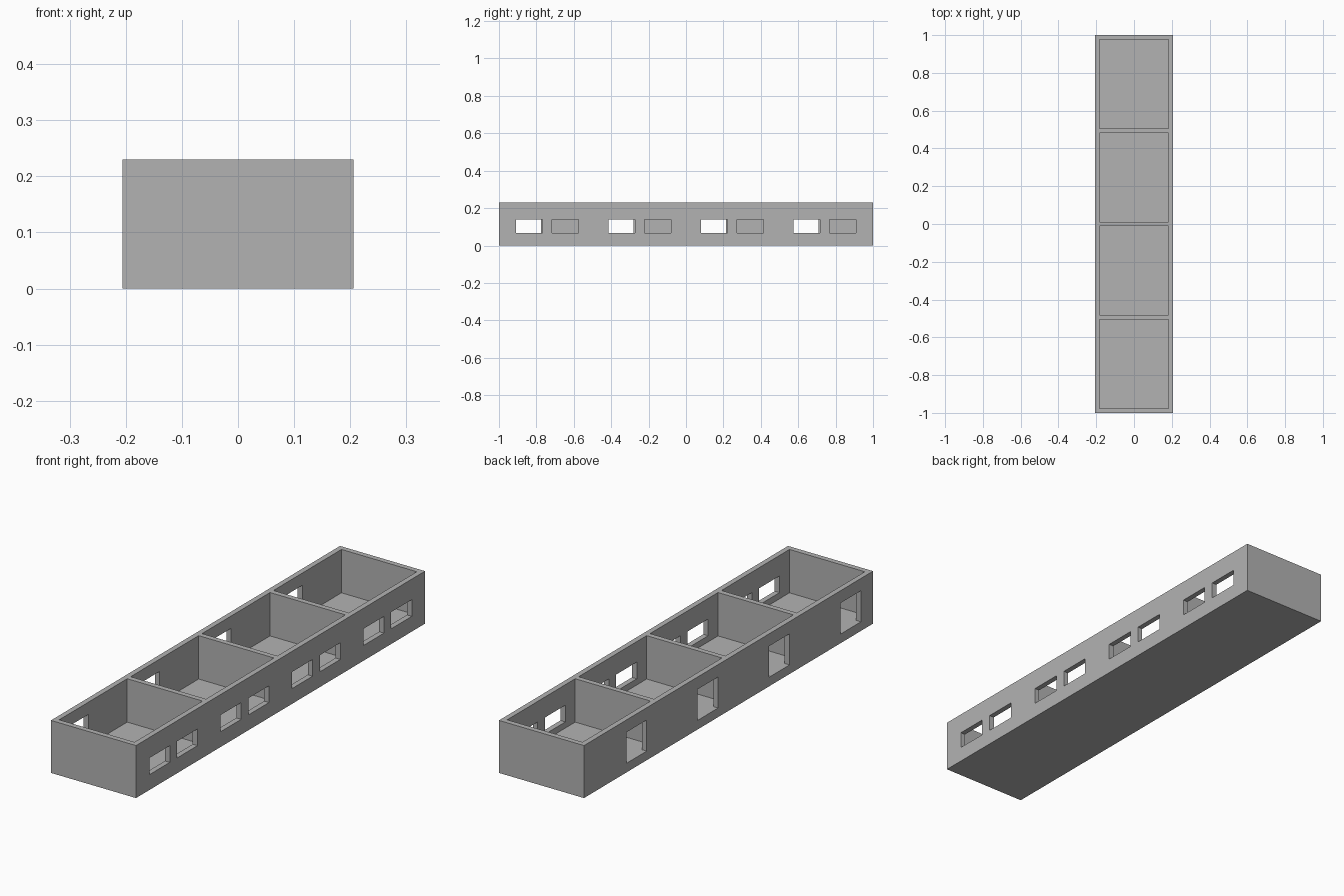
import bpy, bmesh

# Remove the default cube
cube = bpy.data.objects.get("Cube")
if cube:
    bpy.data.objects.remove(cube, do_unlink=True)

WIDTH, HEIGHT, WALL, FLOOR = 0.412, 0.23, 0.0235, 0.04
ROOMS = 4
ROOM = (2 - (ROOMS + 1) * WALL) / ROOMS
PITCH = ROOM + WALL
HALF = WIDTH / 2
centres = [(i - (ROOMS - 1) / 2) * PITCH for i in range(ROOMS)]

grey = bpy.data.materials.new("plain grey")
grey.use_nodes = True
colour = (0.45, 0.45, 0.45, 1)
grey.diffuse_color = colour
grey.node_tree.nodes["Principled BSDF"].inputs["Base Color"].default_value = colour


def box_object(name, boxes):
    """One mesh object from axis-aligned boxes (x0, x1, y0, y1, z0, z1)."""
    bm = bmesh.new()
    for x0, x1, y0, y1, z0, z1 in boxes:
        verts = bmesh.ops.create_cube(bm, size=1)["verts"]
        bmesh.ops.scale(bm, vec=(x1 - x0, y1 - y0, z1 - z0), verts=verts)
        bmesh.ops.translate(bm, vec=((x0 + x1) / 2, (y0 + y1) / 2, (z0 + z1) / 2), verts=verts)
    mesh = bpy.data.meshes.new(name)
    bm.to_mesh(mesh)
    bm.free()
    obj = bpy.data.objects.new(name, mesh)
    bpy.context.collection.objects.link(obj)
    return obj


def cut(target, name, boxes):
    cutter = box_object(name, boxes)
    cutter.hide_render = True
    cutter.hide_viewport = True
    cutter.display_type = 'WIRE'
    mod = target.modifiers.new(name, 'BOOLEAN')
    mod.operation = 'DIFFERENCE'
    mod.solver = 'EXACT'
    mod.object = cutter


# Solid block that the rooms and openings are carved from
building = box_object("building_shell", [(-HALF, HALF, -1, 1, 0, HEIGHT)])
building.data.materials.append(grey)

# Four open-topped rooms
inner = HALF - WALL
cut(building, "room_cutter",
    [(-inner, inner, c - ROOM / 2, c + ROOM / 2, FLOOR, HEIGHT + 0.1) for c in centres])

# Pair of windows per room in the left wall
cut(building, "window_cutter",
    [(inner - 0.01, HALF + 0.05, c + s * 0.096 - 0.071, c + s * 0.096 + 0.071, 0.067, 0.14)
     for c in centres for s in (-1, 1)])

# One door per room in the right wall
cut(building, "door_cutter",
    [(-HALF - 0.05, -inner + 0.01, c - 0.175, c - 0.034, FLOOR, 0.176) for c in centres])
